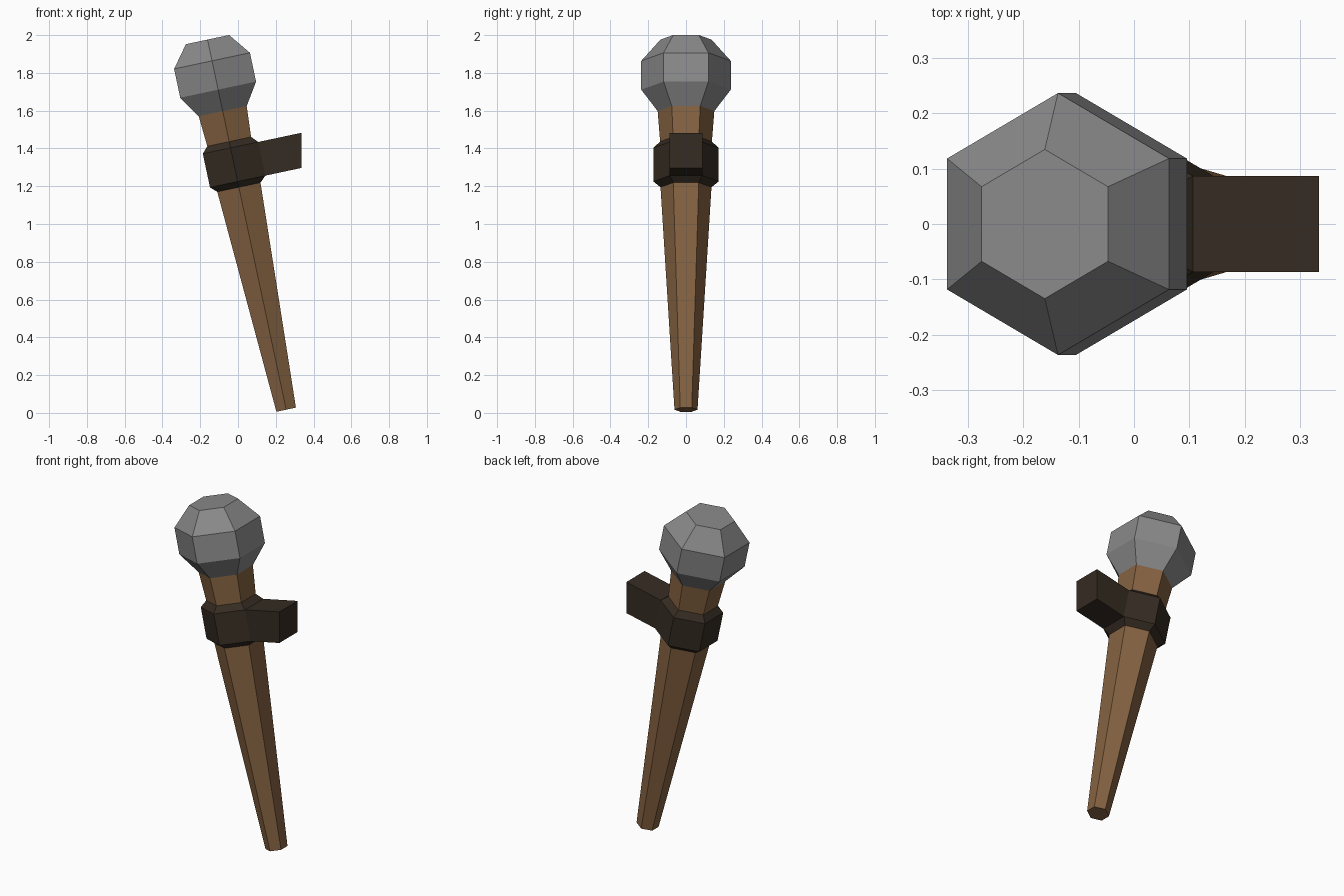
import bpy, bmesh
from math import sin, cos, pi, radians
from mathutils import Matrix, Vector

cube = bpy.data.objects.get("Cube")
if cube:
    bpy.data.objects.remove(cube, do_unlink=True)

# Shared tilt: local z runs along the handle, from its foot to the head
TILT = Matrix.Translation((0.255, 0, 0.017)) @ Matrix.Rotation(radians(-12), 4, 'Y')


def material(name, rgb):
    mat = bpy.data.materials.new(name)
    mat.use_nodes = True
    mat.diffuse_color = (*rgb, 1)
    bsdf = mat.node_tree.nodes["Principled BSDF"]
    bsdf.inputs["Base Color"].default_value = (*rgb, 1)
    bsdf.inputs["Roughness"].default_value = 0.9
    return mat


def hex_lathe(bm, profile, cap_ends=True):
    """Six-sided solid from (height, corner radius) pairs, corners on +-y."""
    rings = []
    for t, r in profile:
        angles = [pi / 6 + i * pi / 3 for i in range(6)]
        rings.append([bm.verts.new((r * cos(a), r * sin(a), t)) for a in angles])
    for low, high in zip(rings, rings[1:]):
        for i in range(6):
            j = (i + 1) % 6
            bm.faces.new((low[i], low[j], high[j], high[i]))
    if cap_ends:
        bm.faces.new(rings[0][::-1])
        bm.faces.new(rings[-1])


def finish(name, bm, mat):
    bm.transform(TILT)
    bmesh.ops.recalc_face_normals(bm, faces=bm.faces)
    mesh = bpy.data.meshes.new(name)
    bm.to_mesh(mesh)
    bm.free()
    mesh.materials.append(mat)
    obj = bpy.data.objects.new(name, mesh)
    bpy.context.collection.objects.link(obj)


wood = material("brown wood", (0.235, 0.122, 0.053))
iron = material("dark iron", (0.036, 0.025, 0.016))
stone = material("grey stone", (0.25, 0.25, 0.25))

# Tapered wooden handle
bm = bmesh.new()
hex_lathe(bm, [(0, 0.061), (1.204, 0.135), (1.451, 0.137), (1.616, 0.15)])
finish("handle", bm, wood)

# Faceted head
bm = bmesh.new()
hex_lathe(bm, [(1.616, 0.15), (1.732, 0.237), (1.888, 0.237), (2.003, 0.135)])
finish("head", bm, stone)

# Bevelled collar, with its +x face drawn out into the wall arm
bm = bmesh.new()
hex_lathe(bm, [(1.204, 0.135), (1.235, 0.173), (1.417, 0.173), (1.451, 0.137)])
bm.normal_update()
side = max(bm.faces, key=lambda f: f.normal.x)
arm = bmesh.ops.extrude_face_region(bm, geom=[side])
bmesh.ops.delete(bm, geom=[side], context='FACES_ONLY')
for v in [g for g in arm["geom"] if isinstance(g, bmesh.types.BMVert)]:
    # stop on the upright wall plane
    reach = (0.335 - (TILT @ v.co).x) / cos(radians(12))
    v.co += Vector((reach, 0, 0))
finish("collar_and_arm", bm, iron)
